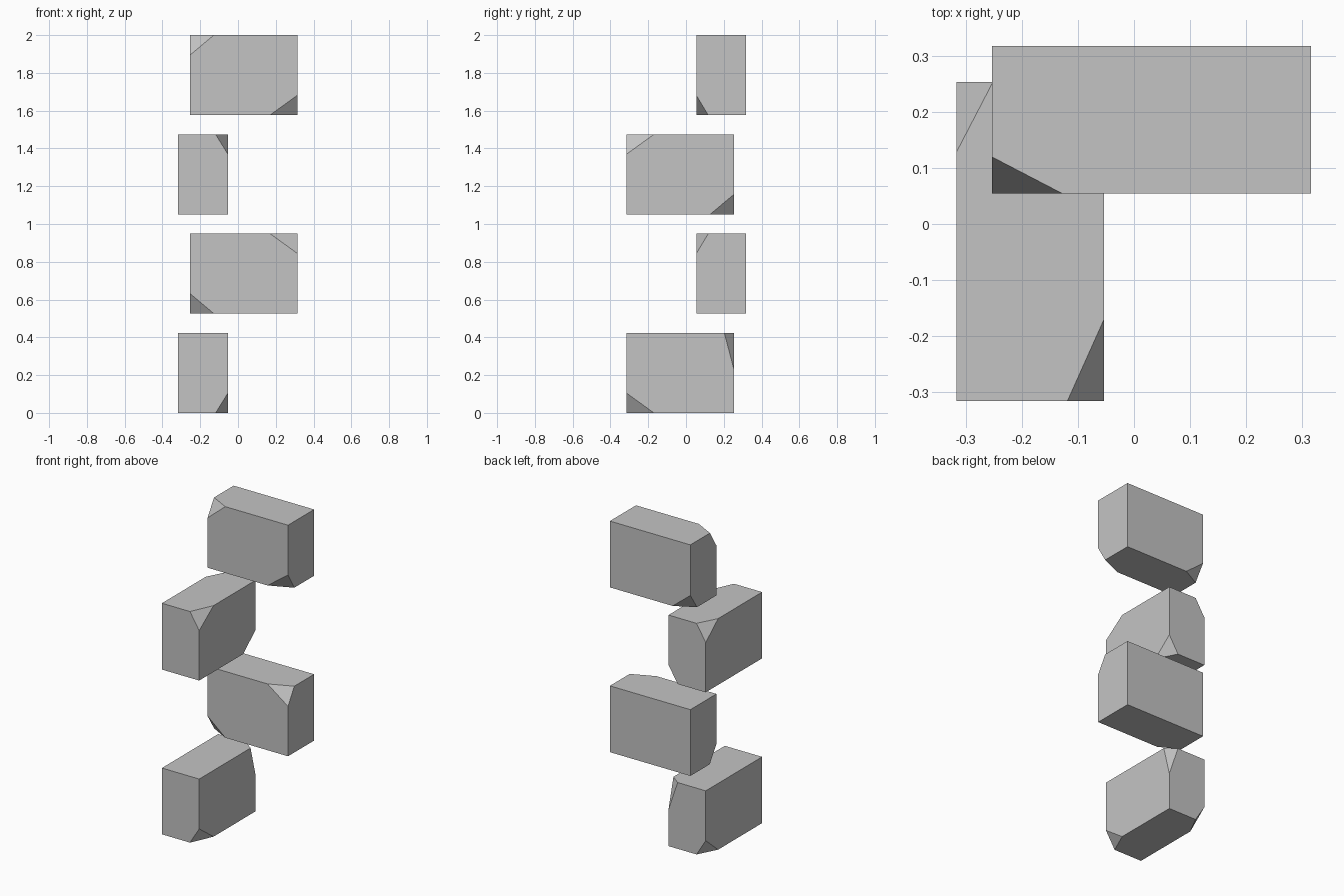
import bpy, bmesh
from mathutils import Vector

cube = bpy.data.objects.get("Cube")
if cube:
    bpy.data.objects.remove(cube, do_unlink=True)

# Single stone grey
grey = bpy.data.materials.new("stone_grey")
grey.use_nodes = True
grey.diffuse_color = (0.55, 0.55, 0.55, 1)
bsdf = next(n for n in grey.node_tree.nodes if n.type == 'BSDF_PRINCIPLED')
bsdf.inputs["Base Color"].default_value = grey.diffuse_color


def chipped_block(name, center, size, chips):
    """Box with corners sliced off; each chip is (corner signs, cut lengths)."""
    bm = bmesh.new()
    bmesh.ops.create_cube(bm, size=1)
    bmesh.ops.scale(bm, vec=size, verts=bm.verts)
    for signs, cut in chips:
        corner = Vector([s * d / 2 for s, d in zip(signs, size)])
        normal = Vector([s / c for s, c in zip(signs, cut)])
        point = corner - Vector((signs[0] * cut[0], 0, 0))
        result = bmesh.ops.bisect_plane(
            bm, geom=bm.verts[:] + bm.edges[:] + bm.faces[:], dist=1e-5,
            plane_co=point, plane_no=normal.normalized(), clear_outer=True)
        rim = [e for e in result["geom_cut"] if isinstance(e, bmesh.types.BMEdge)]
        bmesh.ops.edgeloop_fill(bm, edges=rim)
    bmesh.ops.recalc_face_normals(bm, faces=bm.faces)
    mesh = bpy.data.meshes.new(name)
    bm.to_mesh(mesh)
    bm.free()
    mesh.materials.append(grey)
    obj = bpy.data.objects.new(name, mesh)
    obj.location = center
    bpy.context.collection.objects.link(obj)


HEIGHT, STEP = 0.423, 0.5257
WIDE, DEEP = (0.568, 0.263, HEIGHT), (0.263, 0.568, HEIGHT)


def level(i):
    return HEIGHT / 2 + i * STEP


# Steps alternate between running front to back and side to side
chipped_block("bottom_step", (-0.185, -0.031, level(0)), DEEP, [
    ((1, -1, -1), (0.065, 0.145, 0.105)),
    ((1, 1, 1), (0.065, 0.05, 0.19)),
    ((-1, 1, -1), (0.065, 0.125, 0.105))])
chipped_block("lower_middle_step", (0.031, 0.186, level(1)), WIDE, [
    ((1, -1, 1), (0.145, 0.063, 0.105)),
    ((-1, -1, -1), (0.125, 0.067, 0.105))])
chipped_block("upper_middle_step", (-0.185, -0.031, level(2)), DEEP, [
    ((1, -1, 1), (0.065, 0.145, 0.105)),
    ((1, 1, -1), (0.065, 0.125, 0.105)),
    ((-1, 1, 1), (0.065, 0.125, 0.105))])
chipped_block("top_step", (0.031, 0.186, level(3)), WIDE, [
    ((-1, -1, 1), (0.125, 0.065, 0.105)),
    ((1, -1, -1), (0.145, 0.063, 0.105)),
    ((-1, 1, -1), (0.125, 0.067, 0.1))])
